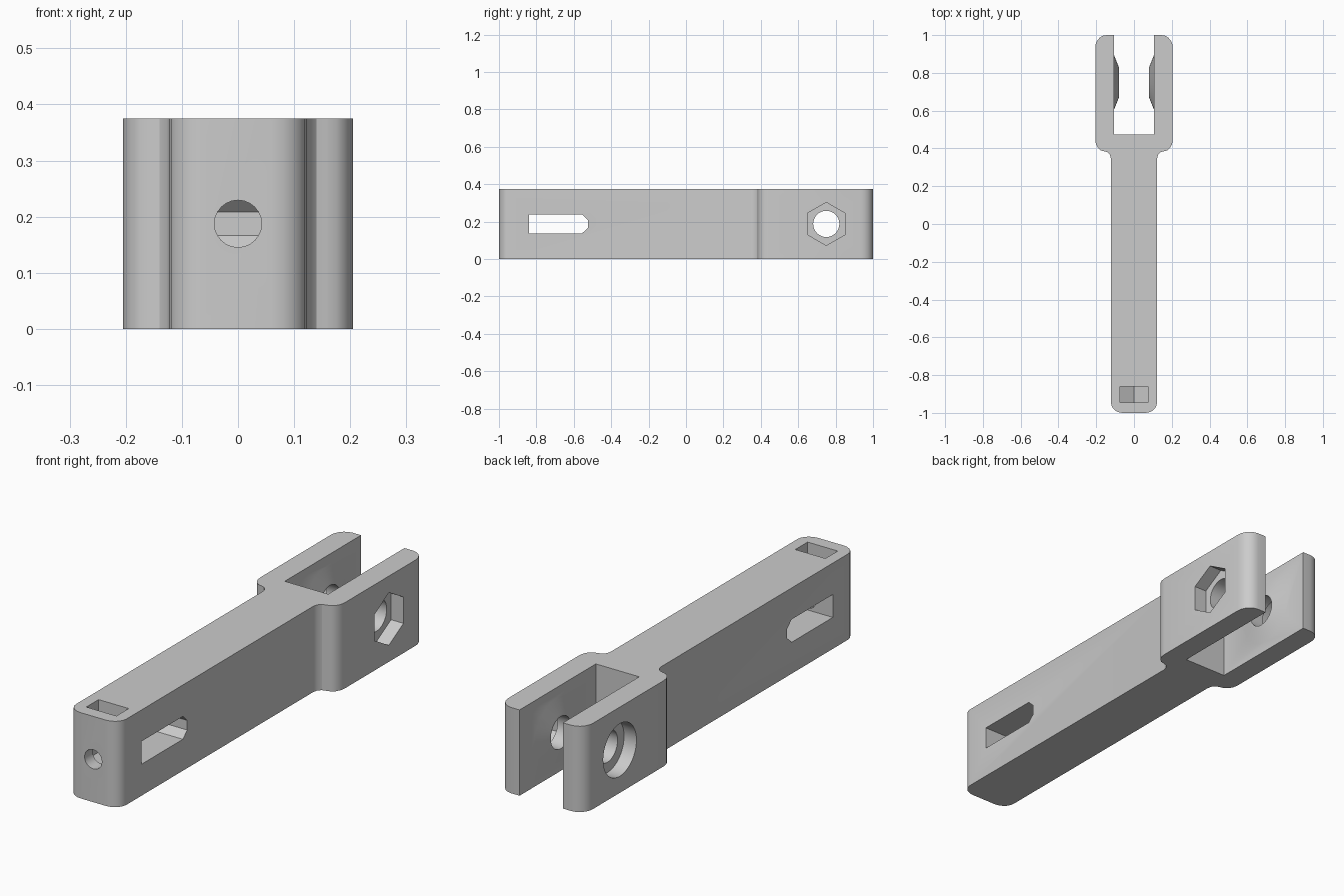
import bpy, bmesh, math
from mathutils import Matrix, Vector

if "Cube" in bpy.data.objects:
    bpy.data.objects.remove(bpy.data.objects["Cube"])

H = 0.375          # thickness of the bar
MID = H / 2        # height of all hole axes
PIN_Y = 0.75       # clevis pin position

grey = bpy.data.materials.new("grey plastic")
grey.diffuse_color = (0.6, 0.6, 0.6, 1)
grey.use_nodes = True
grey.node_tree.nodes["Principled BSDF"].inputs["Base Color"].default_value = grey.diffuse_color


def prism(name, pts, vec):
    """Extrude a closed planar outline along vec."""
    bm = bmesh.new()
    face = bm.faces.new([bm.verts.new(p) for p in pts])
    top = bmesh.ops.extrude_face_region(bm, geom=[face])["geom"]
    bmesh.ops.translate(bm, vec=Vector(vec),
                        verts=[g for g in top if isinstance(g, bmesh.types.BMVert)])
    return finish(name, bm)


def cone(name, r1, r2, start, end, sides, turn=0.0):
    """Cylinder or cone frustum between two points."""
    a, b = Vector(start), Vector(end)
    bm = bmesh.new()
    rot = (b - a).to_track_quat('Z', 'Y').to_matrix().to_4x4()
    bmesh.ops.create_cone(bm, cap_ends=True, segments=sides, radius1=r1, radius2=r2,
                          depth=(b - a).length,
                          matrix=Matrix.Translation((a + b) / 2) @ rot @ Matrix.Rotation(turn, 4, 'Z'))
    return finish(name, bm)


def finish(name, bm):
    bmesh.ops.recalc_face_normals(bm, faces=bm.faces)
    mesh = bpy.data.meshes.new(name)
    bm.to_mesh(mesh)
    bm.free()
    mesh.materials.append(grey)
    obj = bpy.data.objects.new(name, mesh)
    bpy.context.collection.objects.link(obj)
    return obj


def combine(target, tool, operation):
    mod = target.modifiers.new("cut", 'BOOLEAN')
    mod.operation, mod.object, mod.solver = operation, tool, 'EXACT'
    bpy.context.view_layer.objects.active = target
    bpy.ops.object.modifier_apply(modifier=mod.name)
    bpy.data.objects.remove(tool, do_unlink=True)


def arc(cx, cy, rx, ry, a0, a1, n=5):
    return [(cx + rx * math.cos(math.radians(a0 + (a1 - a0) * i / n)),
             cy + ry * math.sin(math.radians(a0 + (a1 - a0) * i / n))) for i in range(n + 1)]


# Bar and fork outline, right half then mirrored
half = (arc(0.06, -0.945, 0.062, 0.055, -90, 0)           # rounded front end
        + arc(0.157, 0.345, 0.035, 0.04, 180, 90, 3)       # neck fillet
        + arc(0.157, 0.445, 0.048, 0.06, -90, 0, 4)        # fork shoulder
        + arc(0.145, 0.935, 0.06, 0.065, 0, 90)            # rounded fork tip
        + [(0.105, 1.0), (0.105, 0.473)])                  # fork slot
outline = half + [(-x, y) for x, y in reversed(half)]
body = prism("fork_bar", [(x, y, 0) for x, y in outline], (0, 0, H))

# Conical bosses inside the fork
for s in (-1, 1):
    combine(body, cone("boss", 0.15, 0.08, (s * 0.108, PIN_Y, MID), (s * 0.08, PIN_Y, MID), 40), 'UNION')

# Pin hole, hexagonal nut recess on the right, round head recess on the left
combine(body, cone("pin_hole", 0.07, 0.07, (-0.4, PIN_Y, MID), (0.4, PIN_Y, MID), 32), 'DIFFERENCE')
hexagon = [(0.145, PIN_Y + 0.115 * math.sin(k * math.pi / 3), MID + 0.115 * math.cos(k * math.pi / 3))
           for k in range(6)]
combine(body, prism("nut_recess", hexagon, (0.2, 0, 0)), 'DIFFERENCE')
combine(body, cone("head_recess", 0.115, 0.115, (-0.145, PIN_Y, MID), (-0.4, PIN_Y, MID), 40), 'DIFFERENCE')

# Side slot with a chamfered inner end
slot = [(-0.84, 0.05), (-0.84, -0.05), (-0.555, -0.05), (-0.525, -0.021), (-0.525, 0.021), (-0.555, 0.05)]
combine(body, prism("side_slot", [(-0.3, y, MID + z) for y, z in slot], (0.6, 0, 0)), 'DIFFERENCE')

# Captive nut pocket open at the top, with a pointed floor
pocket = [(-0.073, 0.5), (-0.073, 0.145), (0, 0.103), (0.073, 0.145), (0.073, 0.5)]
combine(body, prism("nut_pocket", [(x, -0.944, z) for x, z in pocket], (0, 0.085, 0)), 'DIFFERENCE')

# Screw hole from the front end into the slot
combine(body, cone("screw_hole", 0.042, 0.042, (0, -1.2, MID), (0, -0.7, MID), 24), 'DIFFERENCE')

# Smooth shading with sharp edges kept
bpy.ops.object.select_all(action='DESELECT')
body.select_set(True)
bpy.context.view_layer.objects.active = body
bpy.ops.object.shade_smooth_by_angle(angle=math.radians(30))
